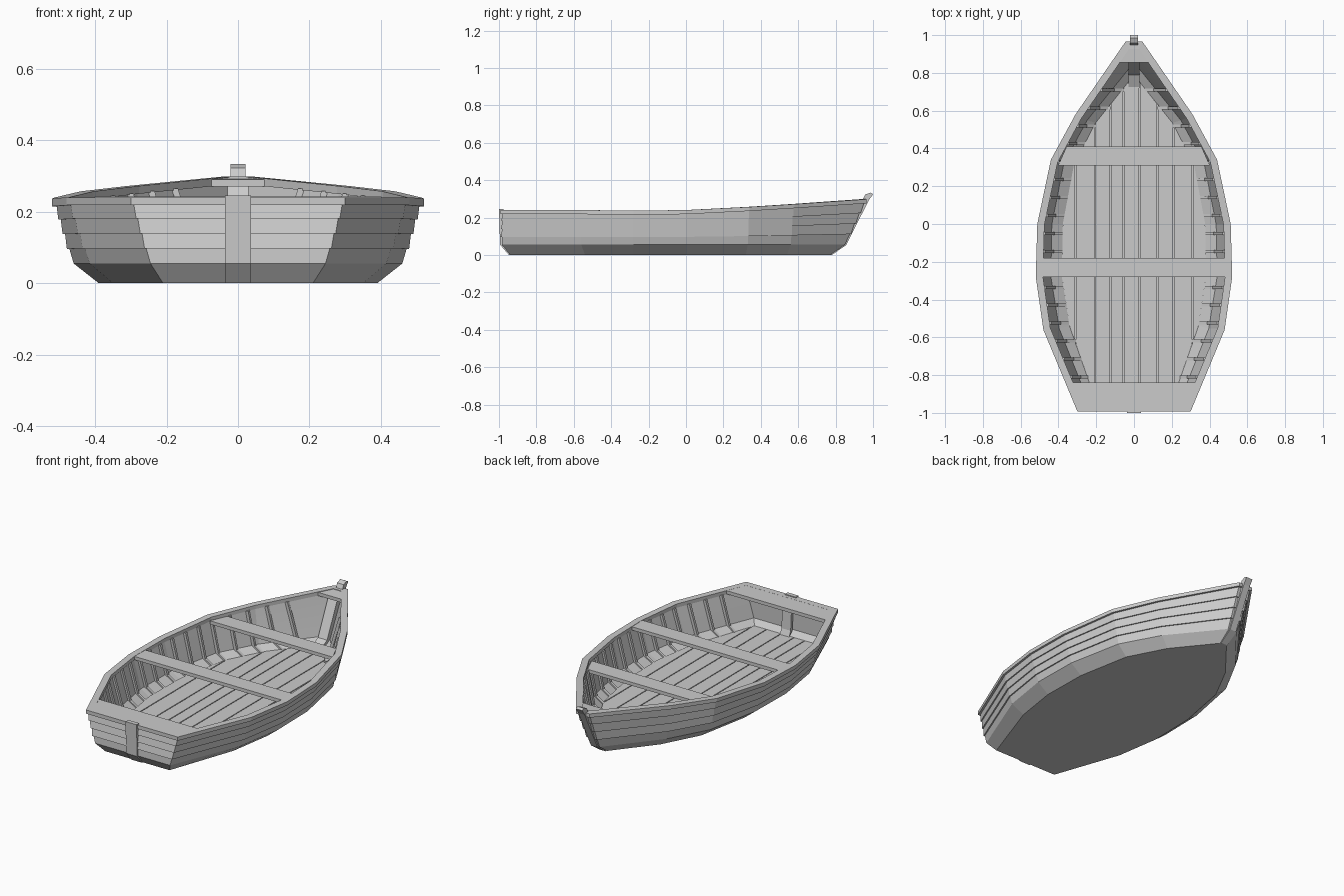
import bpy, bmesh
from mathutils import Vector

cube = bpy.data.objects.get("Cube")
if cube:
    bpy.data.objects.remove(cube, do_unlink=True)

wood = bpy.data.materials.new("grey_wood")
GREY = (0.6, 0.6, 0.6, 1)
wood.diffuse_color = GREY
wood.use_nodes = True
wood.node_tree.nodes["Principled BSDF"].inputs["Base Color"].default_value = GREY


def finish(name, bm):
    bmesh.ops.recalc_face_normals(bm, faces=bm.faces)
    mesh = bpy.data.meshes.new(name)
    bm.to_mesh(mesh)
    bm.free()
    mesh.materials.append(wood)
    obj = bpy.data.objects.new(name, mesh)
    bpy.context.collection.objects.link(obj)
    return obj


def loop(half):
    """Closed outline from the left half, stern to bow."""
    left = [Vector(p) for p in half]
    return left + [Vector((-p.x, p.y, p.z)) for p in reversed(left)]


def inset(pts, d, dz=0):
    """Mitred inward offset of a closed outline in plan."""
    out = []
    for i, p in enumerate(pts):
        a = (p - pts[i - 1]).to_2d().normalized()
        b = (pts[(i + 1) % len(pts)] - p).to_2d().normalized()
        na, nb = Vector((-a.y, a.x)), Vector((-b.y, b.x))
        m = (na + nb) * (d / (1 + na.dot(nb)))
        out.append(Vector((p.x + m.x, p.y + m.y, p.z + dz)))
    return out


def blend(a, b, t):
    return [p.lerp(q, t) for p, q in zip(a, b)]


def ring(name, loops):
    """Closed band whose cross-section runs through the given loops."""
    bm = bmesh.new()
    rows = [[bm.verts.new(p) for p in l] for l in loops]
    n = len(rows[0])
    for k, row in enumerate(rows):
        nxt = rows[(k + 1) % len(rows)]
        for i in range(n):
            j = (i + 1) % n
            bm.faces.new((row[i], row[j], nxt[j], nxt[i]))
    return finish(name, bm)


def slab(name, outline, depth):
    """Flat outline given a thickness along a vector."""
    bm = bmesh.new()
    face = bm.faces.new([bm.verts.new(p) for p in outline])
    ext = bmesh.ops.extrude_face_region(bm, geom=[face], use_keep_orig=True)
    verts = [g for g in ext["geom"] if isinstance(g, bmesh.types.BMVert)]
    bmesh.ops.translate(bm, verts=verts, vec=depth)
    return finish(name, bm)


def profile(name, yz, width):
    """Centre-line piece drawn in side view."""
    return slab(name, [(-width / 2, y, z) for y, z in yz], (width, 0, 0))


def half_width(pts, y):
    """Half-width and height of an outline at a given y."""
    half = pts[:len(pts) // 2]
    for a, b in zip(half, half[1:]):
        if a.y <= y <= b.y:
            p = a.lerp(b, (y - a.y) / (b.y - a.y))
            return p.x, p.z
    return half[-1].x, half[-1].z


# Main outlines: flat bottom, chine and gunwale
bottom = loop([(.21, -.94, 0), (.35, -.54, 0), (.39, -.28, 0), (.385, 0, 0),
               (.325, .32, 0), (.21, .54, 0), (.025, .77, 0)])
chine = loop([(.245, -.985, .055), (.415, -.56, .055), (.46, -.28, .055), (.455, 0, .055),
              (.39, .33, .055), (.265, .56, .055), (.03, .85, .055)])
rim = loop([(.3, -.992, .24), (.48, -.56, .24), (.52, -.28, .237), (.512, 0, .24),
            (.44, .34, .257), (.31, .58, .272), (.045, .965, .298)])
sheer = inset(rim, .012, -.018)
WALL = .02
inner_chine, inner_sheer = inset(chine, WALL), inset(sheer, WALL)
inner_floor = inset(bottom, .008, .02)

# Lower hull and bottom
ring("lower_hull", [bottom, chine, inner_chine, inner_floor])
slab("hull_bottom", bottom, (0, 0, .01))

# Overlapping side strakes
STRAKES = 4
for k in range(STRAKES):
    lo, hi = k / STRAKES, (k + 1) / STRAKES
    ring(f"strake_{k + 1}", [inset(blend(chine, sheer, lo), -.007 if k else 0),
                             blend(chine, sheer, hi),
                             blend(inner_chine, inner_sheer, hi),
                             blend(inner_chine, inner_sheer, lo)])

# Gunwale
ring("gunwale", [inset(rim, 0, -.022), rim, inset(rim, .038), inset(rim, .038, -.022)])

# Floor planks cut from the floor outline
seams = [-.45, -.31, -.205, -.125, -.055, .03, .125, .21, .31, .45]
GAP = .0025
for n, (x0, x1) in enumerate(zip(seams, seams[1:])):
    bm = bmesh.new()
    bm.faces.new([bm.verts.new(p) for p in inner_floor])
    for x, side in ((x0 + GAP, -1), (x1 - GAP, 1)):
        bmesh.ops.bisect_plane(bm, geom=bm.verts[:] + bm.edges[:] + bm.faces[:],
                               plane_co=(x, 0, 0), plane_no=(side, 0, 0), clear_outer=True)
    if bm.faces:
        ext = bmesh.ops.extrude_face_region(bm, geom=bm.faces[:], use_keep_orig=True)
        top = [g for g in ext["geom"] if isinstance(g, bmesh.types.BMVert)]
        bmesh.ops.translate(bm, verts=top, vec=(0, 0, .008))
    finish(f"floor_plank_{n + 1}", bm)

# Ribs against the inner side
for n in range(17):
    y = -.81 + n * .095
    path = [half_width(l, y) for l in (inner_floor, inner_chine, inner_sheer)]
    for side, label in ((1, "left"), (-1, "right")):
        outline = [(side * (x + .004), y - .008, z) for x, z in path]
        outline += [(side * max(x - .014, .004), y - .008, z) for x, z in reversed(path)]
        slab(f"rib_{label}_{n + 1}", outline, (0, .016, 0))


def deck(name, y0, y1, z0, z1, margin):
    """Cross board trimmed to the hull width."""
    a, b = (half_width(rim, y)[0] - margin for y in (y0, y1))
    slab(name, [(-a, y0, z0), (a, y0, z0), (b, y1, z1), (-b, y1, z1)], (0, 0, -.02))


# Thwarts, stern deck and bow deck
deck("middle_thwart", -.28, -.18, .236, .236, .036)
deck("forward_thwart", .31, .41, .243, .243, .045)
deck("stern_deck", -.98, -.84, .2395, .2395, .025)
deck("bow_deck", .855, .95, .29, .2965, .025)

# Stern post outside and inside the transom
profile("stern_post", [(-.93, 0), (-.947, 0), (-.994, .055), (-1, .245), (-.975, .245), (-.975, .06)], .072)
profile("inner_stern_post", [(-.92, .025), (-.95, .055), (-.965, .225), (-.945, .225), (-.935, .06)], .06)

# Stem with its raised head, and the apron behind it
profile("stem", [(.74, 0), (.78, 0), (.857, .053), (.976, .29), (1, .325), (.985, .333),
                 (.957, .322), (.945, .295), (.82, .055)], .042)
profile("bow_apron", [(.74, .022), (.83, .055), (.935, .285), (.895, .285), (.79, .06), (.72, .025)], .06)
